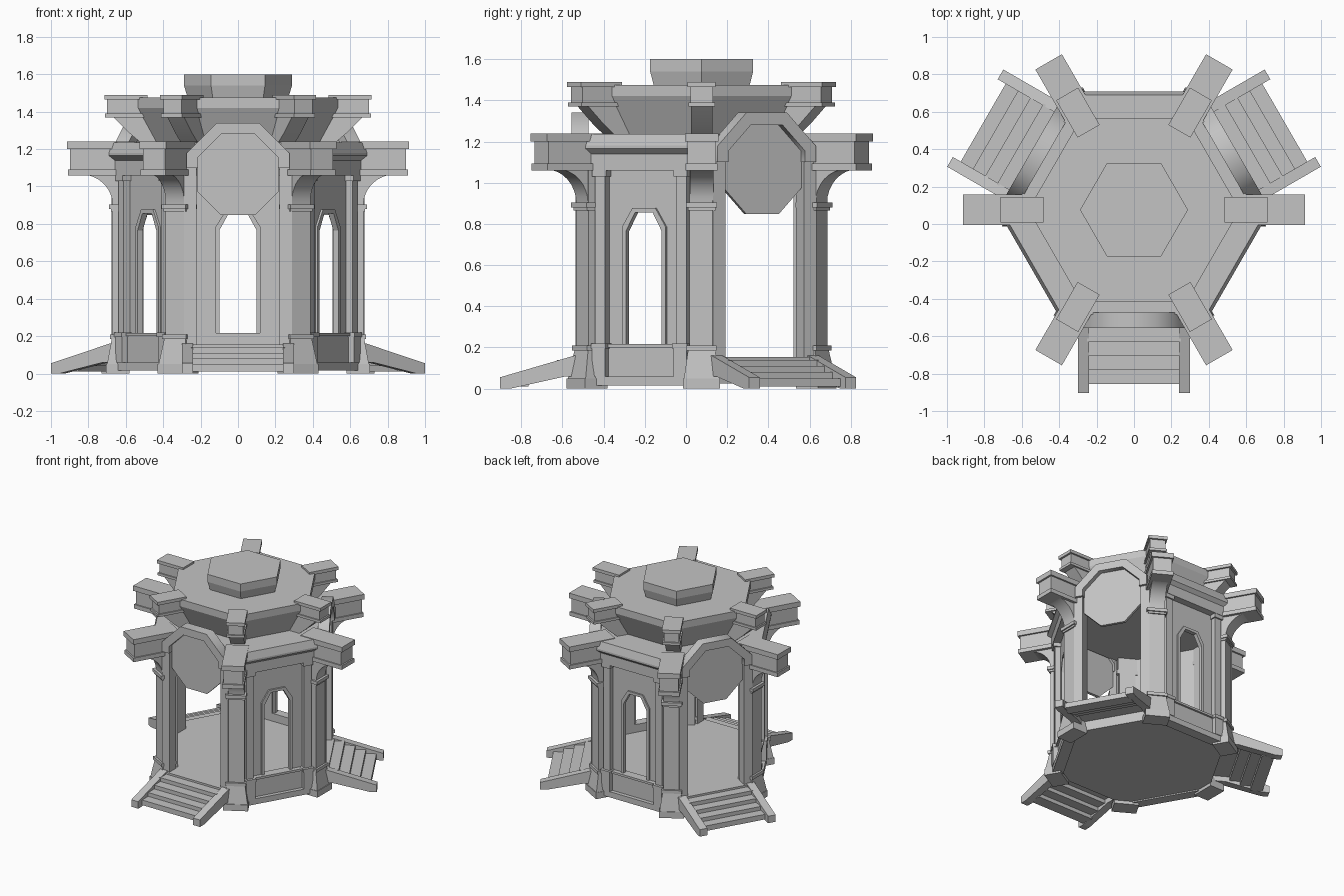
import bpy, bmesh, math
from mathutils import Matrix

old = bpy.data.objects.get("Cube")
if old:
    bpy.data.objects.remove(old, do_unlink=True)

stone = bpy.data.materials.new("grey_stone")
stone.use_nodes = True
stone.diffuse_color = (0.55, 0.55, 0.55, 1)
stone.node_tree.nodes["Principled BSDF"].inputs["Base Color"].default_value = (0.55, 0.55, 0.55, 1)

CENTRE_Y = 0.076
CORNERS = [60 * i for i in range(6)]
OPEN_SIDES = [-90, 30, 150]
WALL_SIDES = [90, -30, -150]


# Local axes of every part: x = outwards, y = along the side, z = up
def prism(bm, pts, to3d, lo, hi):
    a = [bm.verts.new(to3d(u, v, lo)) for u, v in pts]
    b = [bm.verts.new(to3d(u, v, hi)) for u, v in pts]
    bm.faces.new(a)
    bm.faces.new(b[::-1])
    for i in range(len(a)):
        j = (i + 1) % len(a)
        bm.faces.new((a[i], b[i], b[j], a[j]))


def side_prism(bm, pts, half, mid=0):
    """Profile in (outward, z), extruded along the side."""
    prism(bm, pts, lambda u, v, w: (u, w, v), mid - half, mid + half)


def face_prism(bm, pts, r0, r1):
    """Profile in (along, z), extruded outwards."""
    prism(bm, pts, lambda u, v, w: (w, u, v), r0, r1)


def box(bm, r0, r1, half, z0, z1, mid=0):
    side_prism(bm, [(r0, z0), (r1, z0), (r1, z1), (r0, z1)], half, mid)


def taper(bm, low, high, z0, z1):
    """Block between two rectangles given as (r0, r1, half)."""
    rings = [[bm.verts.new(p) for p in
              ((a, -h, z), (b, -h, z), (b, h, z), (a, h, z))]
             for (a, b, h), z in ((low, z0), (high, z1))]
    bm.faces.new(rings[0])
    bm.faces.new(rings[1])
    for i in range(4):
        j = (i + 1) % 4
        bm.faces.new((rings[0][i], rings[0][j], rings[1][j], rings[1][i]))


def place(name, bm, angles, smooth=0):
    bmesh.ops.recalc_face_normals(bm, faces=bm.faces[:])
    mesh = bpy.data.meshes.new(name)
    bm.to_mesh(mesh)
    bm.free()
    mesh.materials.append(stone)
    for n, ang in enumerate(angles):
        ob = bpy.data.objects.new(f"{name}_{n + 1}" if len(angles) > 1 else name, mesh)
        ob.matrix_world = (Matrix.Translation((0, CENTRE_Y, 0))
                           @ Matrix.Rotation(math.radians(ang), 4, 'Z'))
        bpy.context.collection.objects.link(ob)
        if smooth and n == 0:
            bpy.ops.object.select_all(action='DESELECT')
            ob.select_set(True)
            bpy.context.view_layer.objects.active = ob
            bpy.ops.object.shade_smooth_by_angle(angle=math.radians(smooth))


def hexagon(name, rings):
    """Stack of hexagons given as (apothem, z)."""
    bm = bmesh.new()
    loops = []
    for apothem, z in rings:
        r = apothem / math.cos(math.pi / 6)
        loops.append([bm.verts.new((r * math.cos(k * math.pi / 3),
                                    r * math.sin(k * math.pi / 3), z)) for k in range(6)])
    bm.faces.new(loops[0])
    bm.faces.new(loops[-1])
    for lo, hi in zip(loops, loops[1:]):
        for i in range(6):
            j = (i + 1) % 6
            bm.faces.new((lo[i], lo[j], hi[j], hi[i]))
    place(name, bm, [0])


# Floor and roof tiers
hexagon("floor", [(0.55, 0.025), (0.55, 0.155)])
hexagon("lower_roof", [(0.56, 1.19), (0.56, 1.234)])
hexagon("upper_roof", [(0.4, 1.23), (0.49, 1.42), (0.49, 1.475)])
hexagon("roof_lantern", [(0.232, 1.47), (0.25, 1.54), (0.25, 1.6)])

# Corner columns with flared bases and capitals
bm = bmesh.new()
box(bm, 0.58, 0.705, 0.09, 0, 0.05)
taper(bm, (0.58, 0.70, 0.086), (0.58, 0.675, 0.066), 0.05, 0.185)
box(bm, 0.57, 0.685, 0.073, 0.185, 0.21)
box(bm, 0.55, 0.67, 0.06, 0.155, 1.2)
box(bm, 0.57, 0.68, 0.067, 0.865, 0.88)
box(bm, 0.57, 0.69, 0.075, 0.88, 0.905)
place("column", bm, CORNERS)


def arm(name, r0, r1, half, z0, z1, cap):
    bm = bmesh.new()
    box(bm, r0, r1 - 0.015, half - 0.013, z0, z1)
    box(bm, r0, r1, half, z1 - cap, z1)
    box(bm, r0, r1 - 0.004, half - 0.004, z0, z0 + cap * 0.8)
    place(name, bm, CORNERS)


# Projecting beams at both roof levels
arm("lower_beam", 0.55, 0.913, 0.082, 1.06, 1.24, 0.04)
arm("upper_beam", 0.485, 0.715, 0.068, 1.37, 1.49, 0.025)

# Concave brackets under the lower beams
curve = [(0.84 - 0.17 * math.cos(a), 0.9 + 0.165 * math.sin(a))
         for a in (k * math.pi / 16 for k in range(9))]
bm = bmesh.new()
side_prism(bm, [(0.6, 1.065), (0.6, 0.9)] + curve, 0.057)
place("lower_bracket", bm, CORNERS, smooth=30)

# Sloping brackets under the upper beams
bm = bmesh.new()
side_prism(bm, [(0.42, 1.375), (0.42, 1.23), (0.515, 1.23), (0.58, 1.285), (0.67, 1.375)], 0.052)
place("upper_bracket", bm, CORNERS, smooth=30)


# Walls with chamfer-headed windows
def arch(half, top, chamfer, z0):
    right = [(half, z0), (half, top - 0.09), (half - chamfer, top)]
    return right + [(-u, v) for u, v in reversed(right)]


bm = bmesh.new()
face_prism(bm, [(-0.29, 0.2), (-0.29, 1.1), (0.29, 1.1), (0.29, 0.2)]
           + arch(0.118, 0.872, 0.055, 0.2), 0.515, 0.55)
place("window_wall", bm, WALL_SIDES)
bm = bmesh.new()
outer = arch(0.122, 0.876, 0.057, 0.21)
face_prism(bm, outer + arch(0.1, 0.855, 0.05, 0.21)[::-1], 0.53, 0.562)
place("window_frame", bm, WALL_SIDES)

# Plinth under each wall
bm = bmesh.new()
box(bm, 0.52, 0.60, 0.29, 0.015, 0.06)
box(bm, 0.515, 0.57, 0.29, 0.06, 0.2)
box(bm, 0.515, 0.585, 0.28, 0.2, 0.217)
place("wall_plinth", bm, WALL_SIDES)

# Slim pilasters at the wall ends
bm = bmesh.new()
for t in (-0.228, 0.228):
    box(bm, 0.53, 0.605, 0.036, 0.06, 0.2, t)
    box(bm, 0.53, 0.61, 0.041, 0.195, 0.22, t)
    box(bm, 0.53, 0.59, 0.028, 0.22, 1.06, t)
    box(bm, 0.53, 0.602, 0.038, 1.03, 1.065, t)
place("pilaster", bm, WALL_SIDES)

# Entablature over the walls, with a bevelled upper band
bm = bmesh.new()
side_prism(bm, [(0.515, 1.06), (0.605, 1.06), (0.605, 1.14), (0.632, 1.165),
                (0.632, 1.18), (0.615, 1.236), (0.515, 1.236)], 0.3)
place("entablature", bm, WALL_SIDES)


# Octagonal panels with a chamfered hood over the openings
def octagon(apothem, z=1.065):
    r = apothem / math.cos(math.pi / 8)
    return [(r * math.cos((k + 0.5) * math.pi / 4), z + r * math.sin((k + 0.5) * math.pi / 4))
            for k in range(8)]


bm = bmesh.new()
face_prism(bm, octagon(0.218), 0.57, 0.592)
place("octagon_panel", bm, OPEN_SIDES)
bm = bmesh.new()
out, inn = octagon(0.275)[:4], octagon(0.215)[:4]
face_prism(bm, [(0.275, 1.1)] + out + [(-0.275, 1.1), (-0.215, 1.1)] + inn[::-1]
           + [(0.215, 1.1)], 0.55, 0.632)
place("opening_hood", bm, OPEN_SIDES, smooth=50)
bm = bmesh.new()
for t in (-0.255, 0.255):
    box(bm, 0.535, 0.613, 0.034, 0.15, 1.18, t)
place("door_jamb", bm, OPEN_SIDES)

# Steps and sloping side rails
bm = bmesh.new()
for i in range(4):
    front = 0.931 - i * 0.076
    box(bm, front - 0.09, front, 0.25, 0.01 + i * 0.03, 0.05 + i * 0.03)
box(bm, 0.54, 0.63, 0.25, 0.1, 0.155)
place("steps", bm, OPEN_SIDES)
bm = bmesh.new()
for t in (-0.27, 0.27):
    side_prism(bm, [(0.98, 0), (0.98, 0.055), (0.62, 0.16), (0.55, 0.16),
                    (0.55, 0.06), (0.66, 0.06), (0.93, 0)], 0.03, t)
place("stair_rail", bm, OPEN_SIDES)
